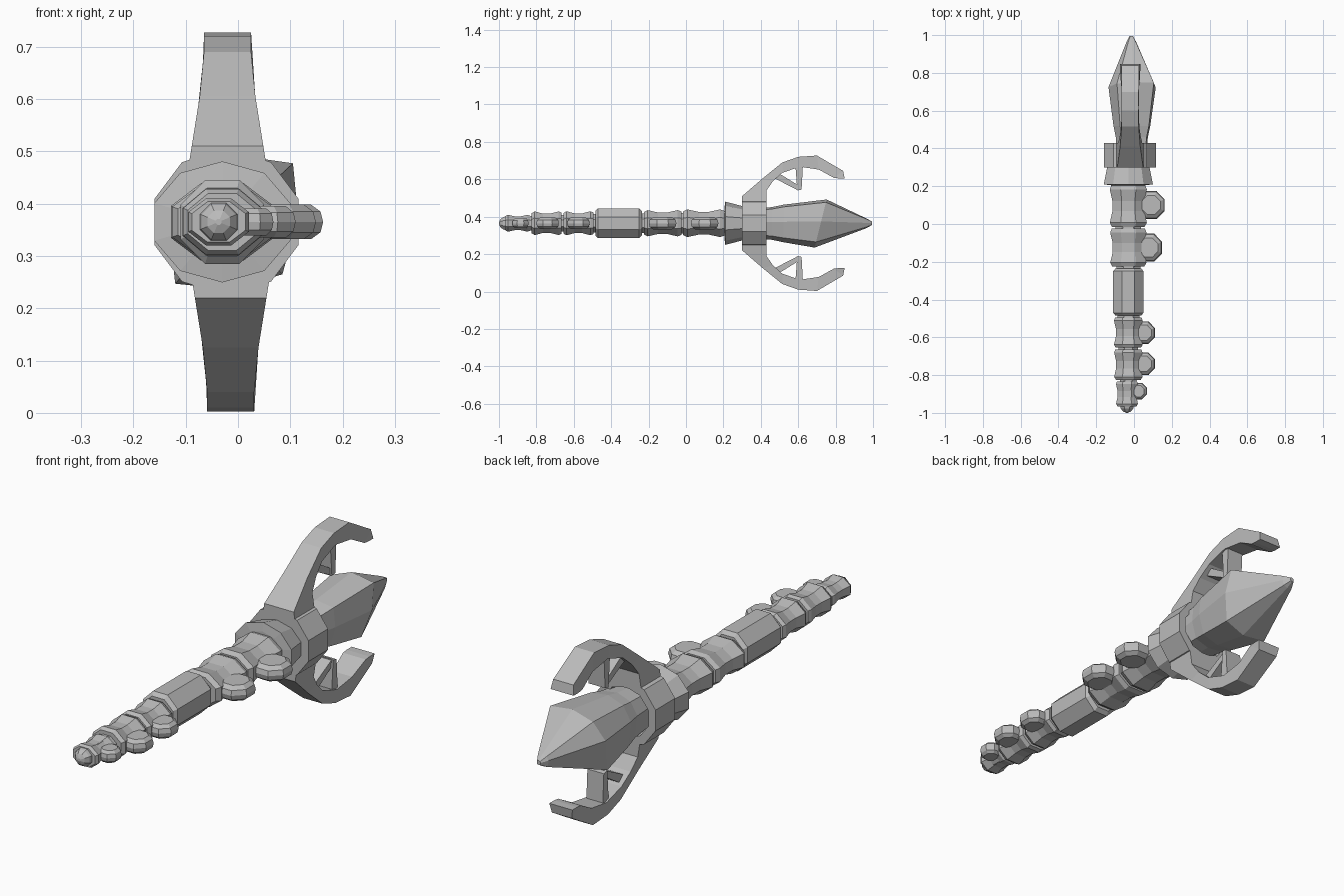
import bpy, bmesh
from math import sin, cos, pi

if "Cube" in bpy.data.objects:
    bpy.data.objects.remove(bpy.data.objects["Cube"], do_unlink=True)

grey = bpy.data.materials.new("stone grey")
grey.use_nodes = True
grey.diffuse_color = (0.5, 0.5, 0.5, 1)
grey.node_tree.nodes["Principled BSDF"].inputs["Base Color"].default_value = (0.5, 0.5, 0.5, 1)

AX, AZ = -0.03, 0.365  # centre line of the staff


def loft(name, rings, cap=True):
    """Skin a list of equal-length rings of points."""
    bm = bmesh.new()
    rows = [[bm.verts.new(p) for p in ring] for ring in rings]
    n = len(rows[0])
    for a, b in zip(rows, rows[1:]):
        for i in range(n):
            j = (i + 1) % n
            bm.faces.new((a[i], a[j], b[j], b[i]))
    if cap:
        bm.faces.new(rows[0])
        bm.faces.new(rows[-1])
    bmesh.ops.recalc_face_normals(bm, faces=bm.faces)
    mesh = bpy.data.meshes.new(name)
    bm.to_mesh(mesh)
    bm.free()
    mesh.materials.append(grey)
    obj = bpy.data.objects.new(name, mesh)
    bpy.context.collection.objects.link(obj)
    return obj


def ring(y, rx, rz, n=8, cx=AX, cz=AZ):
    """Flat-sided polygon across the staff, sized to its flats."""
    k = 1 / cos(pi / n)
    angles = [2 * pi * (i + 0.5) / n for i in range(n)]
    return [(cx + rx * k * cos(a), y, cz + rz * k * sin(a)) for a in angles]


def turned(name, profile, n=8, cx=AX, cap=True):
    return loft(name, [ring(y, rx, rz, n, cx) for y, rx, rz in profile], cap)


# Handle core that shows in the gaps between segments
turned("handle_core", [(-0.94, 0.04, 0.035), (-0.5, 0.058, 0.05), (0.35, 0.075, 0.06)])

# Waisted handle segments: start, end, half width, half height, centre x
for i, (y0, y1, rx, rz, cx) in enumerate([
        (-0.965, -0.835, 0.058, 0.045, -0.037),
        (-0.825, -0.665, 0.075, 0.063, AX),
        (-0.655, -0.495, 0.076, 0.064, AX),
        (-0.225, -0.025, 0.096, 0.070, AX),
        (-0.015, 0.205, 0.098, 0.074, AX)]):
    d = y1 - y0
    turned("handle_segment_%d" % (i + 1), [
        (y0, rx * 0.88, rz * 0.86), (y0 + 0.1 * d, rx, rz),
        (y0 + 0.38 * d, rx * 0.86, rz * 0.82), (y0 + 0.62 * d, rx * 0.86, rz * 0.82),
        (y0 + 0.9 * d, rx, rz), (y1, rx * 0.92, rz * 0.9)], cx=cx)

# Straight grip with bevelled ends
turned("grip", [(-0.485, 0.068, 0.065), (-0.47, 0.08, 0.08),
                (-0.25, 0.08, 0.08), (-0.235, 0.068, 0.065)])

# Rounded pommel
turned("pommel", [(-1 + 0.045 * (1 - cos(a)), 0.038 * sin(a), 0.038 * sin(a))
                  for a in (0.15, 0.6, 1.05, pi / 2)] + [(-0.94, 0.036, 0.036)], cx=-0.037)

# Side knobs: bevelled discs on the left side
for i, (y, x, rx, ry, h) in enumerate([
        (0.10, 0.09, 0.075, 0.076, 0.033), (-0.125, 0.078, 0.073, 0.076, 0.033),
        (-0.575, 0.052, 0.06, 0.062, 0.03), (-0.74, 0.052, 0.06, 0.062, 0.03),
        (-0.885, 0.025, 0.044, 0.045, 0.026)]):
    loft("knob_%d" % (i + 1), [
        [(x + s * rx * cos(a) * 1.05, y + s * ry * sin(a) * 1.05, AZ + z * h)
         for a in [pi * (k + 0.5) / 4 for k in range(8)]]
        for s, z in ((0.68, -1), (0.93, -0.6), (1, 0), (0.93, 0.6), (0.68, 1))])

# Collar and hollow guard ring
turned("collar", [(0.205, 0.09, 0.075), (0.21, 0.13, 0.11), (0.31, 0.11, 0.085)], n=10)
turned("guard_ring", [(0.30, 0.08, 0.08), (0.30, 0.138, 0.134), (0.43, 0.138, 0.134),
                      (0.43, 0.105, 0.1), (0.36, 0.095, 0.09)], n=10, cx=-0.022)

# Faceted crystal head: one uneven outline scaled along its length
outline = [(0.135, 0.112), (0.145, 0.01), (0.115, -0.1), (0.02, -0.13),
           (-0.09, -0.118), (-0.105, 0.02), (-0.06, 0.095), (0.03, 0.127)]


def crystal_ring(y, s, lean=0.0):
    return [(AX + 0.015 * (1 - s) + px * s, y + lean * pz, AZ + pz * s) for px, pz in outline]


loft("crystal", [crystal_ring(0.34, 0.6), crystal_ring(0.46, 0.68), crystal_ring(0.52, 0.78),
                 crystal_ring(0.72, 1, 0.25), crystal_ring(0.965, 0.2),
                 crystal_ring(0.995, 0.07)])


def plate(name, points, half, cx):
    """Side outline given width across x; half width may depend on height."""
    return loft(name, [[(cx + s * half(z), y, AZ + m * z) for y, z in points]
                       for s in (-1, 1)])


def arm_half(z):
    return max(0.045, min(0.078, 0.07 - (z - 0.135) * 0.16))


# Hooked arms above and below, split into an outer and an inner outline
arm_outer = [(0.30, 0.10), (0.30, 0.145), (0.41, 0.24), (0.515, 0.325), (0.60, 0.355),
             (0.70, 0.362), (0.84, 0.28)]
arm_inner = [(0.43, 0.10), (0.43, 0.175), (0.465, 0.225), (0.515, 0.27), (0.61, 0.302),
             (0.71, 0.287), (0.79, 0.243)]
for m, side, cx in ((1, "upper", -0.02), (-1, "lower", -0.014)):
    loft(side + "_arm", [[(cx + sx * arm_half(z), y, AZ + m * z)
                          for (y, z), sx in ((o, -1), (o, 1), (i, 1), (i, -1))]
                         for o, i in zip(arm_outer + [(0.848, 0.24)],
                                         arm_inner + [(0.815, 0.24)])])
    # Barb struts inside each hook
    plate(side + "_barb", [(0.585, 0.31), (0.625, 0.31), (0.618, 0.18), (0.595, 0.175)],
          lambda z: 0.038, cx)
    plate(side + "_brace", [(0.465, 0.245), (0.50, 0.265), (0.605, 0.20), (0.6, 0.175)],
          lambda z: 0.03, cx)
